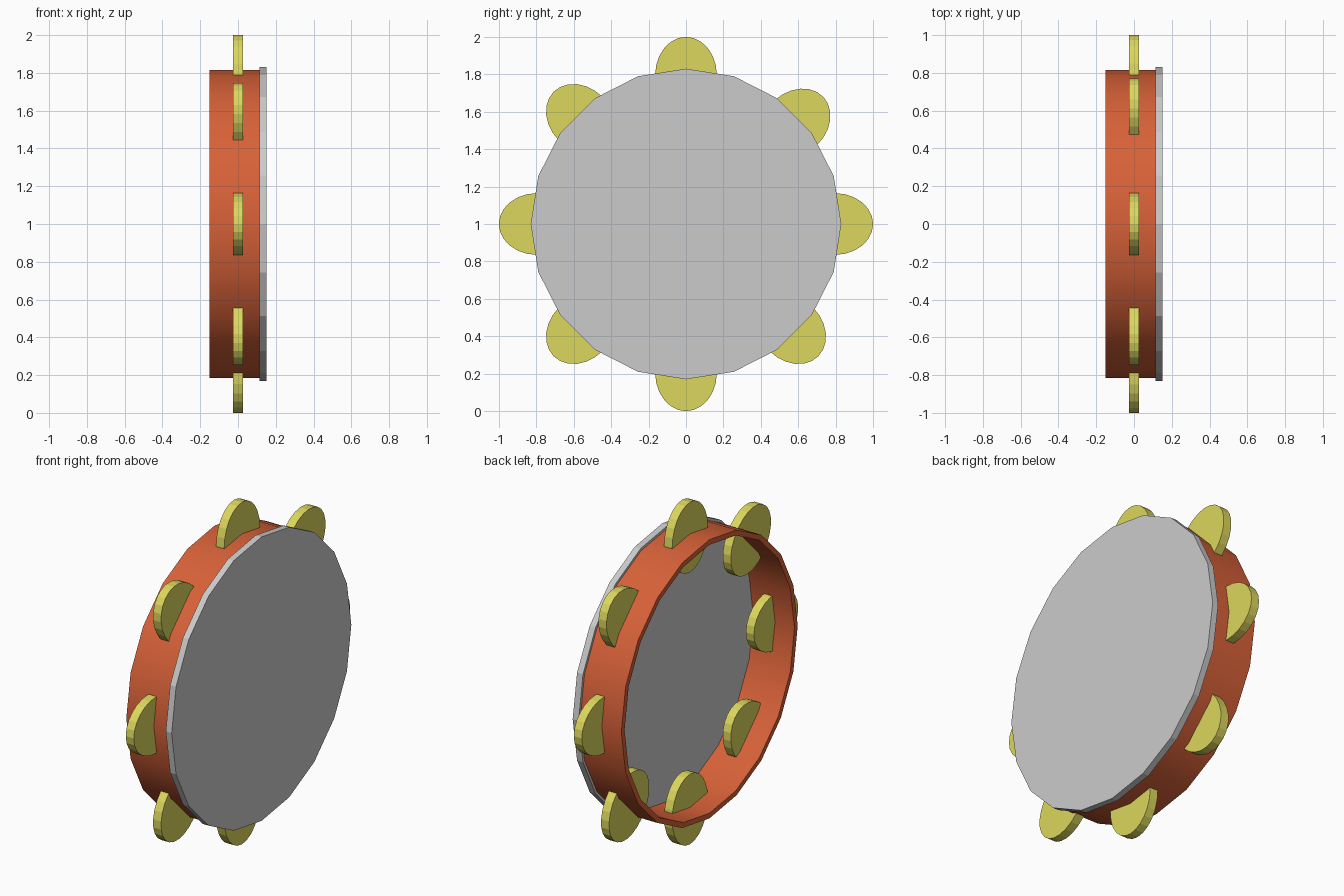
import bpy, bmesh
from math import sin, cos, tau, radians

if "Cube" in bpy.data.objects:
    bpy.data.objects.remove(bpy.data.objects["Cube"])

SIDES = 20
CZ = 1.0


def finish(name, bm, color=None):
    bmesh.ops.recalc_face_normals(bm, faces=bm.faces)
    me = bpy.data.meshes.new(name)
    bm.to_mesh(me)
    bm.free()
    ob = bpy.data.objects.new(name, me)
    ob.location.z = CZ
    bpy.context.collection.objects.link(ob)
    if color:
        mat = bpy.data.materials.new(name + "_colour")
        mat.diffuse_color = color
        mat.use_nodes = True
        mat.node_tree.nodes["Principled BSDF"].inputs["Base Color"].default_value = mat.diffuse_color
        me.materials.append(mat)
    return ob


def loop(bm, x, ry, rz, n):
    return [bm.verts.new((x, ry * cos(tau * i / n), rz * sin(tau * i / n)))
            for i in range(n)]


def disc(name, x0, x1, ry, rz, n, color=None):
    bm = bmesh.new()
    a, b = loop(bm, x0, ry, rz, n), loop(bm, x1, ry, rz, n)
    bm.faces.new(a)
    bm.faces.new(b)
    for i in range(n):
        j = (i + 1) % n
        bm.faces.new((a[i], a[j], b[j], b[i]))
    return finish(name, bm, color)


# wooden hoop, a rectangular section swept around the x axis
bm = bmesh.new()
section = [(-0.152, 0.815), (0.114, 0.815), (0.114, 0.785), (-0.152, 0.785)]
rings = [loop(bm, x, r, r, SIDES) for x, r in section]
for k in range(4):
    a, b = rings[k], rings[(k + 1) % 4]
    for i in range(SIDES):
        j = (i + 1) % SIDES
        bm.faces.new((a[i], a[j], b[j], b[i]))
hoop = finish("hoop", bm, (0.68, 0.12, 0.04, 1))
bpy.context.view_layer.objects.active = hoop
hoop.select_set(True)
bpy.ops.object.shade_smooth_by_angle(angle=radians(30))

# drum skin closing the right side
disc("drum_skin", 0.114, 0.152, 0.83, 0.83, SIDES)

# oval jingles passing through the hoop
gold = None
for k, deg in enumerate((0, 42.7, 90, 135, 180, 225, 270, 315)):
    t = radians(deg)
    j = disc(f"jingle_{k + 1}", -0.026, 0.026, 0.205, 0.165, 24,
             None if gold else (0.72, 0.68, 0.11, 1))
    if gold:
        j.data.materials.append(gold)
    gold = j.data.materials[0]
    j.location = (0, 0.795 * cos(t), CZ + 0.795 * sin(t))
    j.rotation_euler.x = t
